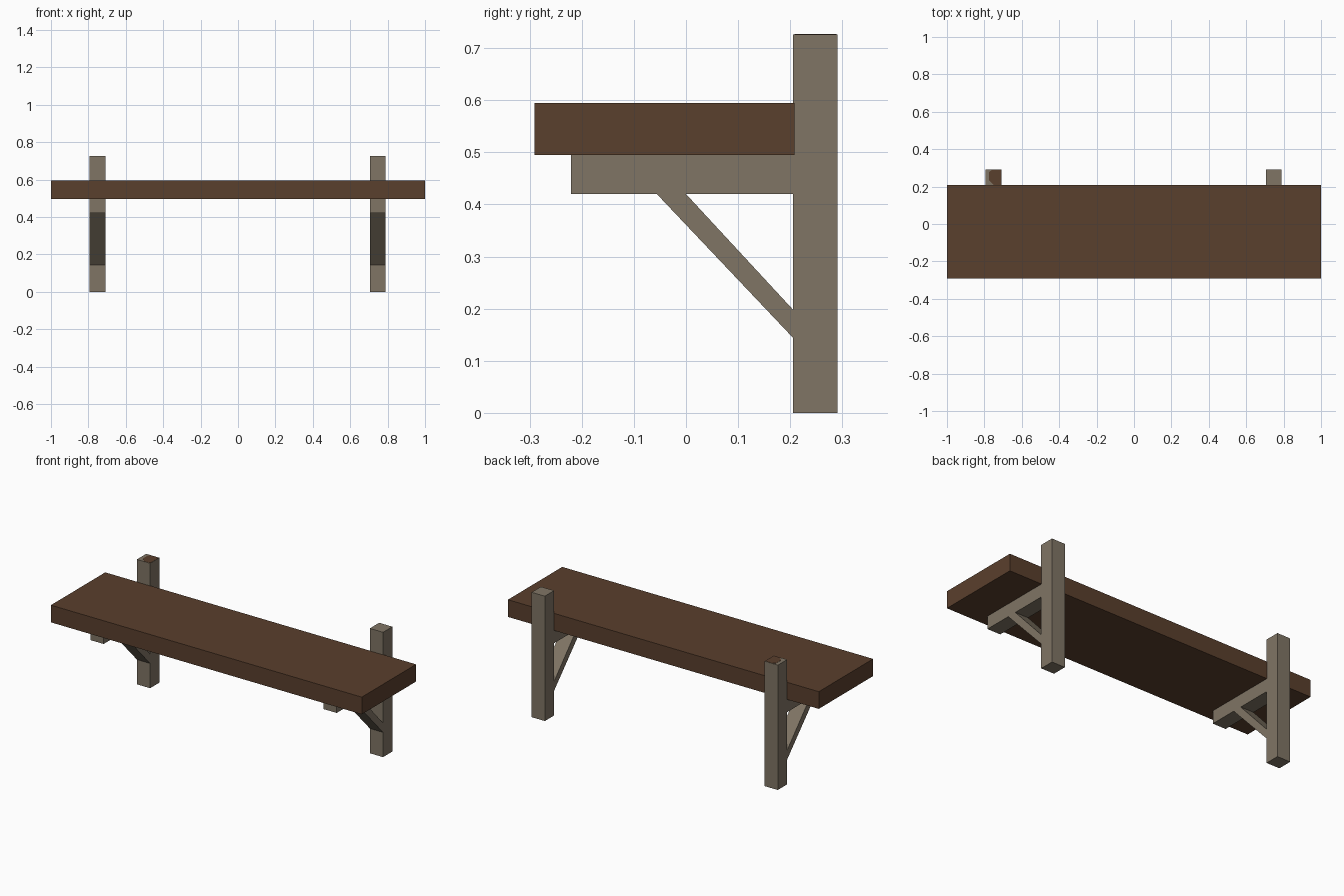
import bpy
import bmesh

if "Cube" in bpy.data.objects:
    bpy.data.objects.remove(bpy.data.objects["Cube"])


def material(name, rgb):
    m = bpy.data.materials.new(name)
    m.diffuse_color = (*rgb, 1.0)
    m.use_nodes = True
    m.node_tree.nodes["Principled BSDF"].inputs["Base Color"].default_value = m.diffuse_color
    return m


BROWN = material("dark brown wood", (0.102, 0.050, 0.026))
GREY = material("weathered grey wood", (0.216, 0.178, 0.130))


def finish(name, bm, mat):
    bmesh.ops.recalc_face_normals(bm, faces=bm.faces)
    me = bpy.data.meshes.new(name)
    bm.to_mesh(me)
    bm.free()
    me.materials.append(mat)
    ob = bpy.data.objects.new(name, me)
    bpy.context.collection.objects.link(ob)
    return ob


def extrude(name, points, offset, mat):
    """Extrude a flat polygon of 3D points along an offset vector."""
    bm = bmesh.new()
    face = bm.faces.new([bm.verts.new(p) for p in points])
    res = bmesh.ops.extrude_face_region(bm, geom=[face], use_keep_orig=True)
    verts = [g for g in res["geom"] if isinstance(g, bmesh.types.BMVert)]
    bmesh.ops.translate(bm, verts=verts, vec=offset)
    return finish(name, bm, mat)


def beam(name, profile, x0, x1, mat):
    """Side profile in (y, z), running from x0 to x1."""
    return extrude(name, [(x0, y, z) for y, z in profile], (x1 - x0, 0, 0), mat)


def rect(y0, y1, z0, z1):
    return [(y0, z0), (y1, z0), (y1, z1), (y0, z1)]


# Shelf plank
beam("shelf_plank", rect(-0.291, 0.208, 0.495, 0.595), -1.0, 1.0, BROWN)

# Two brackets: wall post, horizontal arm, diagonal brace
HALF = 0.0425
for side, cx in (("left", -0.752), ("right", 0.747)):
    x0, x1 = cx - HALF, cx + HALF
    beam(side + "_post", rect(0.2055, 0.291, 0.0, 0.726), x0, x1, GREY)
    beam(side + "_arm", rect(-0.221, 0.2055, 0.42, 0.495), x0, x1, GREY)
    beam(side + "_brace",
         [(-0.056, 0.42), (0.0, 0.42), (0.2055, 0.198), (0.2055, 0.144)],
         x0, x1, GREY)

# Brown stained patch on top of the left post
patch = [(-0.774, 0.232), (-0.750, 0.208), (-0.711, 0.208),
         (-0.711, 0.289), (-0.760, 0.289), (-0.774, 0.278)]
extrude("left_post_top_stain", [(x, y, 0.726) for x, y in patch],
        (0, 0, 0.001), BROWN)
